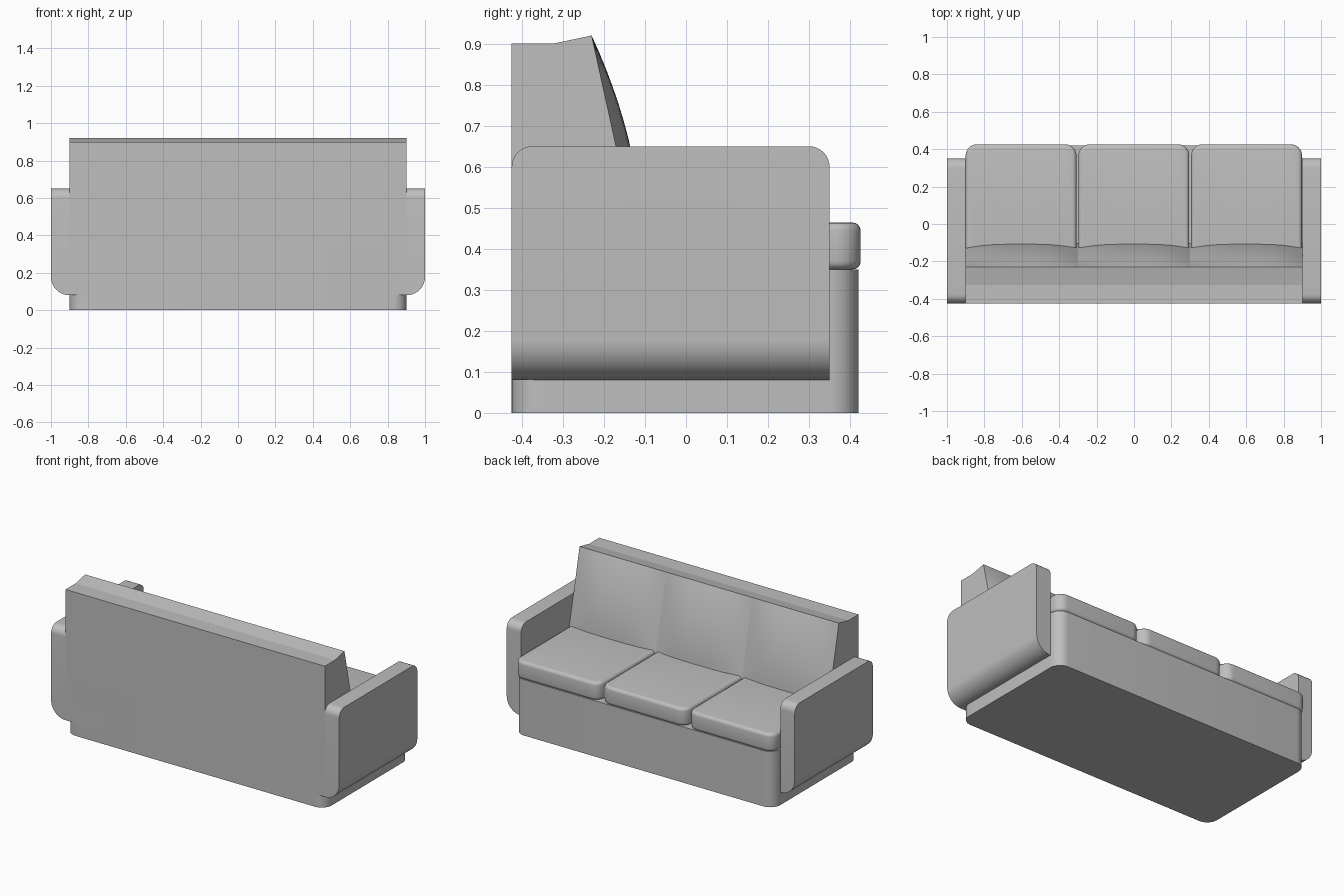
import bpy
import bmesh
from math import radians

if "Cube" in bpy.data.objects:
    bpy.data.objects.remove(bpy.data.objects["Cube"], do_unlink=True)

GREY = (0.52, 0.52, 0.52, 1)
fabric = bpy.data.materials.new("grey fabric")
fabric.use_nodes = True
fabric.diffuse_color = GREY
fabric.node_tree.nodes["Principled BSDF"].inputs["Base Color"].default_value = GREY


def finish(bm, name):
    """Turn a bmesh into a named, smooth-shaded object."""
    bmesh.ops.recalc_face_normals(bm, faces=bm.faces)
    mesh = bpy.data.meshes.new(name)
    bm.to_mesh(mesh)
    bm.free()
    mesh.materials.append(fabric)
    obj = bpy.data.objects.new(name, mesh)
    bpy.context.collection.objects.link(obj)
    bpy.ops.object.select_all(action="DESELECT")
    obj.select_set(True)
    bpy.context.view_layer.objects.active = obj
    bpy.ops.object.shade_smooth_by_angle(angle=radians(30))
    return obj


def box(name, low, high, rounds=()):
    """Box whose edges are rounded in turn: (rule on edge ends, radius, segments)."""
    bm = bmesh.new()
    bmesh.ops.create_cube(bm, size=1)
    for v in bm.verts:
        v.co = [low[i] if v.co[i] < 0 else high[i] for i in range(3)]
    for rule, radius, segments in rounds:
        edges = [e for e in bm.edges if rule(e.verts[0].co, e.verts[1].co)]
        bmesh.ops.bevel(bm, geom=edges, offset=radius, offset_type="OFFSET",
                        segments=segments, profile=0.5, affect="EDGES")
    return finish(bm, name)


def upright(a, b):
    return abs(a.z - b.z) > 0.05


def level_rim(a, b):
    return abs(a.z - b.z) < 0.001


# Base and back panel
box("base", (-0.9, -0.425, 0), (0.9, 0.42, 0.35), [(upright, 0.07, 8)])
box("back_panel", (-0.9, -0.425, 0.08), (0.9, -0.325, 0.9))

# Arms: rounded top ends and a rounded lower outer edge
for side, s in (("left", 1), ("right", -1)):
    def top_ends(a, b):
        return min(a.z, b.z) > 0.6 and abs(a.y - b.y) < 0.001

    def lower_outer(a, b):
        return max(a.z, b.z) < 0.1 and min(a.x * s, b.x * s) > 0.95

    xs = sorted((0.9 * s, s))
    box(side + "_arm", (xs[0], -0.425, 0.08), (xs[1], 0.35, 0.65),
        [(top_ends, 0.05, 8), (lower_outer, 0.098, 10)])


def back_cushion(name, x0, x1, cols=16, rows=14):
    """Leaning wedge with a bulging front."""
    bm = bmesh.new()
    rings = []
    for c in range(cols + 1):
        u = 2 * c / cols - 1
        x = x0 + (x1 - x0) * c / cols
        ring = []
        for r in range(rows + 1):
            t = r / rows
            bulge = 0.035 * (1 - abs(u) ** 3) * (1 - (2 * t - 1) ** 2)
            ring.append(bm.verts.new((x, -0.105 - 0.125 * t + bulge, 0.35 + 0.57 * t)))
        ring += [bm.verts.new((x, -0.325, z)) for z in (0.9, 0.35)]
        rings.append(ring)
    n = len(rings[0])
    for a, b in zip(rings, rings[1:]):
        for i in range(n):
            j = (i + 1) % n
            bm.faces.new((a[i], a[j], b[j], b[i]))
    bm.faces.new(rings[0])
    bm.faces.new(rings[-1])
    return finish(bm, name)


# Three seat cushions and three back cushions
for i, place in enumerate(("right", "middle", "left")):
    left = -0.9 + 0.603 * i
    box(place + "_seat_cushion", (left, -0.3, 0.35), (left + 0.592, 0.426, 0.464),
        [(upright, 0.06, 8), (level_rim, 0.02, 4)])
    back_cushion(place + "_back_cushion", -0.9 + 0.6 * i, -0.3 + 0.6 * i)
